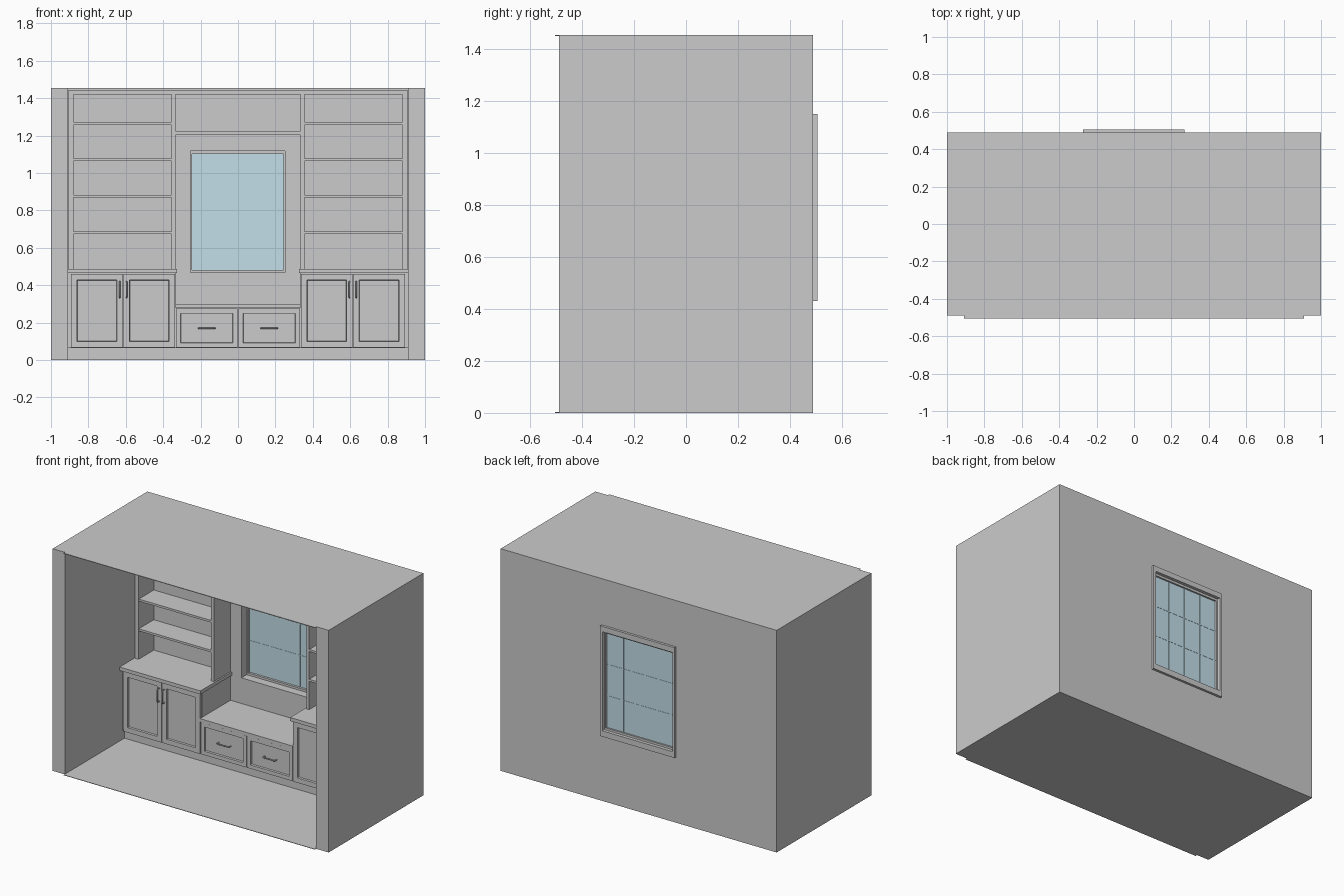
import bpy, bmesh

if "Cube" in bpy.data.objects:
    bpy.data.objects.remove(bpy.data.objects["Cube"])


def finish(bm, name, mat=None):
    bmesh.ops.recalc_face_normals(bm, faces=bm.faces)
    me = bpy.data.meshes.new(name)
    bm.to_mesh(me)
    bm.free()
    ob = bpy.data.objects.new(name, me)
    bpy.context.collection.objects.link(ob)
    if mat:
        me.materials.append(mat)
    return ob


def box_bm(x, y, z):
    bm = bmesh.new()
    bmesh.ops.create_cube(bm, size=1)
    for v in bm.verts:
        v.co = [(a + b) / 2 + c * (b - a) for (a, b), c in zip((sorted(x), sorted(y), sorted(z)), v.co)]
    return bm


def box(name, x, y, z, mat=None):
    return finish(box_bm(x, y, z), name, mat)


def panel(name, x, y, z, rim=0.045, depth=0.012):
    # Shaker front: flat rim around a sunken centre
    bm = box_bm(x, y, z)
    bm.normal_update()
    front = [f for f in bm.faces if f.normal.y < -0.9]
    bmesh.ops.inset_region(bm, faces=front, thickness=rim)
    bmesh.ops.inset_region(bm, faces=front, thickness=0.003, depth=-depth)
    return finish(bm, name)


def frame(name, outer, inner, y):
    # rectangular ring; outer and inner are (x0, x1, z0, z1)
    bm = bmesh.new()

    def ring(r, yy):
        return [bm.verts.new((a, yy, b)) for a, b in
                ((r[0], r[2]), (r[1], r[2]), (r[1], r[3]), (r[0], r[3]))]
    rings = [ring(outer, y[0]), ring(outer, y[1]), ring(inner, y[1]), ring(inner, y[0])]
    for i in range(4):
        a, b = rings[i], rings[(i + 1) % 4]
        for j in range(4):
            k = (j + 1) % 4
            bm.faces.new((a[j], a[k], b[k], b[j]))
    return finish(bm, name)


def handle(name, x, z, vertical, y=0.088):
    # bowed bar pull
    h, out = 0.043, 0.022
    profile = [(-h, 0), (-h, -out * 0.8), (-h * 0.8, -out), (h * 0.8, -out), (h, -out * 0.8), (h, 0)]
    cu = bpy.data.curves.new(name, 'CURVE')
    cu.dimensions = '3D'
    cu.bevel_depth = 0.004
    cu.bevel_resolution = 2
    cu.use_fill_caps = True
    sp = cu.splines.new('POLY')
    sp.points.add(len(profile) - 1)
    for p, (t, d) in zip(sp.points, profile):
        p.co = (x, y + d, z + t, 1) if vertical else (x + t, y + d, z, 1)
    ob = bpy.data.objects.new(name, cu)
    bpy.context.collection.objects.link(ob)


glass = bpy.data.materials.new("glass")
glass.diffuse_color = (0.55, 0.74, 0.82, 0.55)
glass.use_nodes = True
glass.node_tree.nodes["Principled BSDF"].inputs["Base Color"].default_value = glass.diffuse_color

# Room shell, open at the front
H = 1.455
for s, side in ((-1, "left"), (1, "right")):
    box(side + "_wall", (s * 0.91, s), (-0.49, 0.49), (0, H))
box("floor", (-0.91, 0.91), (-0.504, 0.49), (0, 0.003))
box("ceiling", (-0.91, 0.91), (-0.504, 0.49), (H - 0.004, H))
opening = (-0.255, 0.252, 0.468, 1.117)
frame("back_wall", (-0.91, 0.91, 0.003, H - 0.004), opening, (0.40, 0.49))

# Window
frame("window_outer_trim", (-0.272, 0.269, 0.43, 1.152), opening, (0.488, 0.506))
frame("window_sash", opening, (-0.245, 0.242, 0.482, 1.102), (0.455, 0.485))
box("window_glass", (-0.247, 0.244), (0.470, 0.474), (0.48, 1.104), glass)
for z in (0.689, 0.895):
    box("window_bar_horizontal", (-0.245, 0.242), (0.4685, 0.4755), (z - 0.002, z + 0.002), glass)
for x in (-0.124, -0.0015, 0.121):
    box("window_bar_vertical", (x - 0.002, x + 0.002), (0.4685, 0.4755), (0.482, 1.102), glass)

# Recessed plinth under all the cabinets
box("plinth", (-0.91, 0.91), (0.125, 0.40), (0.003, 0.065))

for s, side in ((-1, "left"), (1, "right")):
    # Base cabinet with counter and two doors
    box(side + "_base_cabinet", (s * 0.91, s * 0.335), (0.105, 0.40), (0.065, 0.465))
    box(side + "_counter", (s * 0.91, s * 0.325), (0.075, 0.40), (0.465, 0.488))
    panel(side + "_outer_door", (s * 0.893, s * 0.616), (0.088, 0.105), (0.067, 0.46))
    panel(side + "_inner_door", (s * 0.612, s * 0.337), (0.088, 0.105), (0.067, 0.46))
    for x in (0.632, 0.596):
        handle(side + "_door_handle", s * x, 0.377, True)
    # Bookcase above the counter
    box(side + "_bookcase_outer_side", (s * 0.905, s * 0.88), (0.228, 0.40), (0.488, 1.42))
    box(side + "_bookcase_inner_side", (s * 0.355, s * 0.335), (0.228, 0.40), (0.488, 1.42))
    box(side + "_bookcase_back", (s * 0.88, s * 0.355), (0.386, 0.40), (0.488, 1.42))
    for z in (0.68, 0.875, 1.07, 1.265):
        box(side + "_shelf", (s * 0.88, s * 0.355), (0.230, 0.387), (z - 0.007, z + 0.007))
    # Bench drawer
    panel(side + "_drawer", (s * 0.003, s * 0.332), (0.09, 0.107), (0.067, 0.275), 0.035)
    handle(side + "_drawer_handle", s * 0.167, 0.17, False, 0.102)

# Window bench
box("bench_body", (-0.335, 0.335), (0.106, 0.40), (0.065, 0.278))
box("bench_top", (-0.335, 0.335), (0.085, 0.40), (0.278, 0.30))

# Bridge over the window and top board
box("bridge_shelf", (-0.335, 0.335), (0.228, 0.40), (1.203, 1.225))
box("top_board", (-0.905, 0.905), (0.228, 0.40), (1.42, 1.445))
